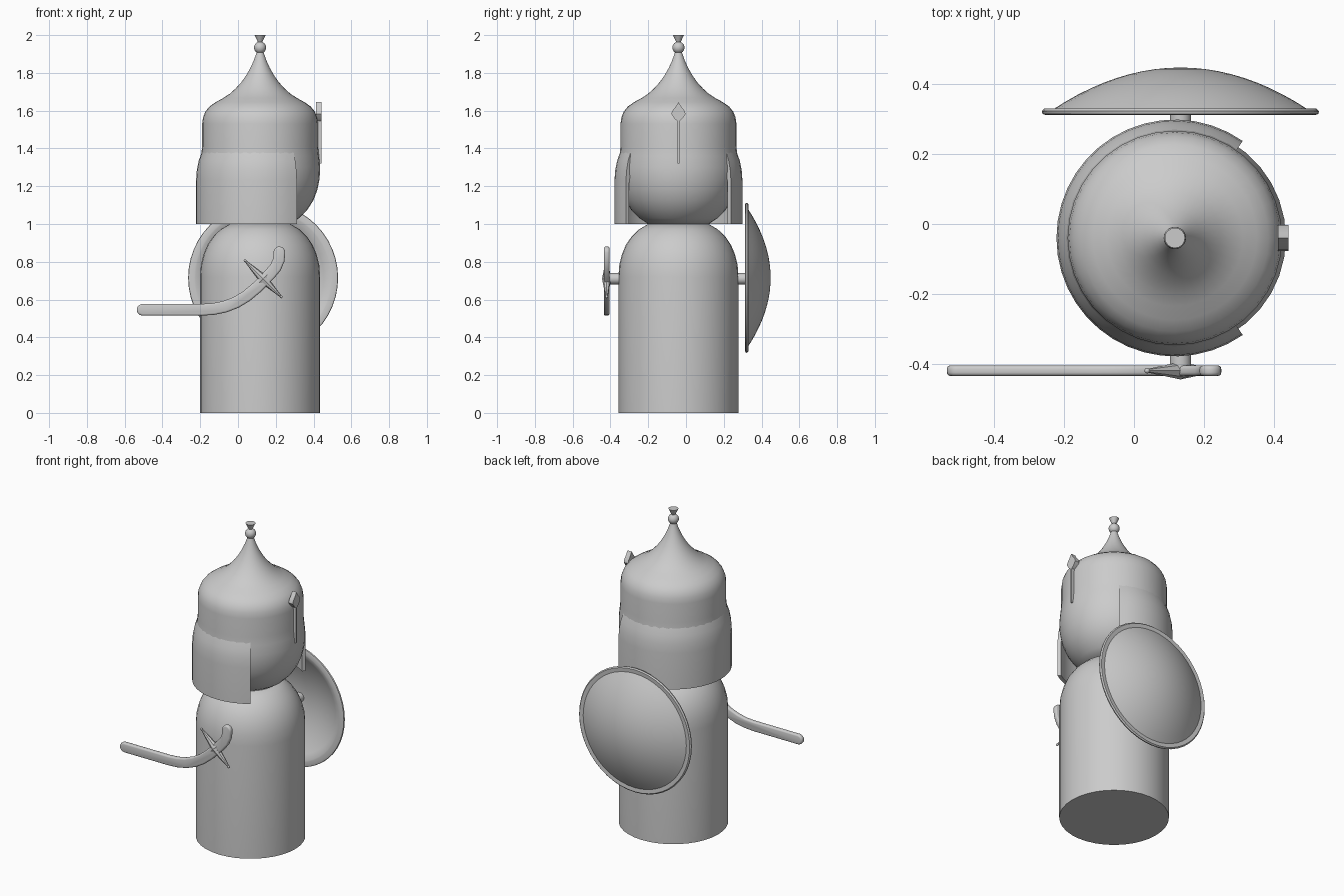
import bpy, bmesh, math
from mathutils import Vector, Matrix

if "Cube" in bpy.data.objects:
    bpy.data.objects.remove(bpy.data.objects["Cube"])

CX, CY = 0.117, -0.04      # figure axis
PX, PZ = 0.133, 0.71       # arm pegs
SY = -0.42                 # sabre plane


def finish(bm, name, angle=35):
    bmesh.ops.remove_doubles(bm, verts=bm.verts, dist=1e-5)
    bmesh.ops.recalc_face_normals(bm, faces=bm.faces)
    me = bpy.data.meshes.new(name)
    bm.to_mesh(me)
    bm.free()
    ob = bpy.data.objects.new(name, me)
    bpy.context.collection.objects.link(ob)
    bpy.ops.object.select_all(action='DESELECT')
    ob.select_set(True)
    bpy.context.view_layer.objects.active = ob
    bpy.ops.object.shade_smooth_by_angle(angle=math.radians(angle))
    return ob


def lathe(name, profile, matrix, start=0, end=360, steps=36, closed=False):
    """Revolve (r, z) points around z; a partial sweep of a closed profile gets end caps."""
    bm = bmesh.new()
    full = end - start == 360
    n = steps if full else steps + 1
    rings = []
    for i in range(n):
        a = math.radians(start + (end - start) * i / steps)
        rings.append([bm.verts.new((r * math.cos(a), r * math.sin(a), z)) for r, z in profile])
    m = len(profile)
    for i in range(steps):
        a, b = rings[i], rings[(i + 1) % n]
        for j in range(m if closed else m - 1):
            k = (j + 1) % m
            bm.faces.new((a[j], b[j], b[k], a[k]))
    if not full:
        bm.faces.new(rings[0])
        bm.faces.new(rings[-1])
    bmesh.ops.remove_doubles(bm, verts=bm.verts, dist=1e-5)
    bmesh.ops.dissolve_degenerate(bm, edges=bm.edges, dist=1e-6)
    bm.transform(matrix)
    return finish(bm, name)


def cone(bm, p, q, r1, r2, seg=16):
    p, q = Vector(p), Vector(q)
    d = q - p
    rot = d.to_track_quat('Z', 'Y').to_matrix().to_4x4()
    bmesh.ops.create_cone(bm, cap_ends=True, segments=seg, radius1=r1, radius2=r2,
                          depth=d.length, matrix=Matrix.Translation((p + q) / 2) @ rot)


def plate(name, outline, offset, bevel=0):
    """Extrude an outline of 3D points along offset."""
    bm = bmesh.new()
    f = bm.faces.new([bm.verts.new(p) for p in outline])
    g = bmesh.ops.extrude_face_region(bm, geom=[f], use_keep_orig=True)
    bmesh.ops.translate(bm, vec=offset, verts=[v for v in g['geom'] if isinstance(v, bmesh.types.BMVert)])
    bmesh.ops.recalc_face_normals(bm, faces=bm.faces)
    if bevel:
        caps = [f for f in bm.faces if len(f.verts) > 4]
        edges = {e for f in caps for e in f.edges}
        bmesh.ops.bevel(bm, geom=list(edges), offset=bevel, segments=3, profile=0.5, affect='EDGES')
    return finish(bm, name)


axis = Matrix.Translation((CX, CY, 0))

# Body: cylinder with a rounded shoulder
lathe("body", [(0, 0), (.318, 0), (.318, .72), (.313, .785), (.299, .84), (.278, .89),
               (.247, .935), (.208, .972), (.16, 1.0), (0, 1.0)], axis)

# Head running up into the onion-shaped helmet
lathe("helmeted_head", [(0, 1.0), (.16, 1.0), (.205, 1.03), (.25, 1.075), (.282, 1.125),
                        (.303, 1.18), (.315, 1.24), (.318, 1.3), (.312, 1.36), (.307, 1.41),
                        (.307, 1.53), (.302, 1.565), (.29, 1.595), (.268, 1.622), (.235, 1.645),
                        (.195, 1.667), (.16, 1.69), (.13, 1.717), (.1, 1.75), (.075, 1.785),
                        (.052, 1.825), (.033, 1.867), (.018, 1.91), (.01, 1.94), (0, 1.94)], axis)

# Neck guard wrapping the back and sides, open at the face
lathe("neck_guard", [(.339, 1.0), (.339, 1.23), (.335, 1.285), (.325, 1.335), (.307, 1.385),
                     (.29, 1.385), (.305, 1.3), (.318, 1.22), (.318, 1.0)],
      axis, 55, 305, 30, closed=True)

# Finial ball and flared tip
bm = bmesh.new()
bmesh.ops.create_uvsphere(bm, u_segments=20, v_segments=12, radius=.032,
                          matrix=Matrix.Translation((CX, CY, 1.934)))
cone(bm, (CX, CY, 1.955), (CX, CY, 2.0), .008, .029)
finish(bm, "finial")

# Nose guard: thin bar with a leaf-shaped head
half = [(.005, 1.32), (.005, 1.545), (.02, 1.557), (.037, 1.582), (.034, 1.597), (.014, 1.622)]
shape = half + [(0, 1.645)] + [(-y, z) for y, z in reversed(half)]
plate("nose_guard", [(.412, CY + y, z) for y, z in shape], (.03, 0, 0))

# Shield: hollow dome with a flat lip, facing +y
dome = [(.365 * i / 10, .12 * (1 - (i / 10) ** 2) + .01) for i in range(11)]
outer = dome + [(.39, .012), (.397, .005), (.395, -.003), (.385, -.006), (.365, -.004)]
inner = [(r * .98, z - .014) for r, z in reversed(dome)]
lathe("shield", outer + inner,
      Matrix.Translation((PX, .318, .715)) @ Matrix.Rotation(-math.pi / 2, 4, 'X'), steps=48)

# Pegs holding shield and sabre
for name, y0, y1 in (("shield_peg", .2, .437), ("sabre_peg", -.3, -.415)):
    bm = bmesh.new()
    cone(bm, (PX, y0, PZ), (PX, y1, PZ), .03, .03, 24)
    finish(bm, name)

# Sabre blade and grip: a ribbon around a curved centre line with round ends
path = [Vector(p) for p in ((-.505, .546), (-.19, .546), (-.13, .55), (-.07, .562), (-.01, .585),
                            (.045, .618), (.1, .664), (.17, .735), (.2, .772), (.216, .81), (.219, .85))]
W = .031
left, right = [], []
for i, p in enumerate(path):
    t = (path[min(i + 1, len(path) - 1)] - path[max(i - 1, 0)]).normalized()
    n = Vector((-t.y, t.x)) * W
    left.append(p + n)
    right.append(p - n)


def cap(centre, first):
    v = first - centre
    return [centre + Matrix.Rotation(-math.pi * k / 8, 2) @ v for k in range(1, 8)]


outline = left + cap(path[-1], left[-1]) + right[::-1] + cap(path[0], right[0])
plate("sabre_blade_and_grip", [(p.x, SY - .015, p.y) for p in outline], (0, .03, 0), .01)

# Sabre crossguard: long and short tapered arms around a flattened boss
bm = bmesh.new()
centre = Vector((PX, SY, PZ))
for k, length in enumerate((.065, .135, .065, .135)):
    a = math.radians(45 + 90 * k)
    tip = centre + Vector((math.cos(a), 0, math.sin(a))) * length
    cone(bm, centre, tip, .025, .005, 8)
    bmesh.ops.create_uvsphere(bm, u_segments=10, v_segments=6, radius=.008,
                              matrix=Matrix.Translation(tip))
finish(bm, "sabre_crossguard")
